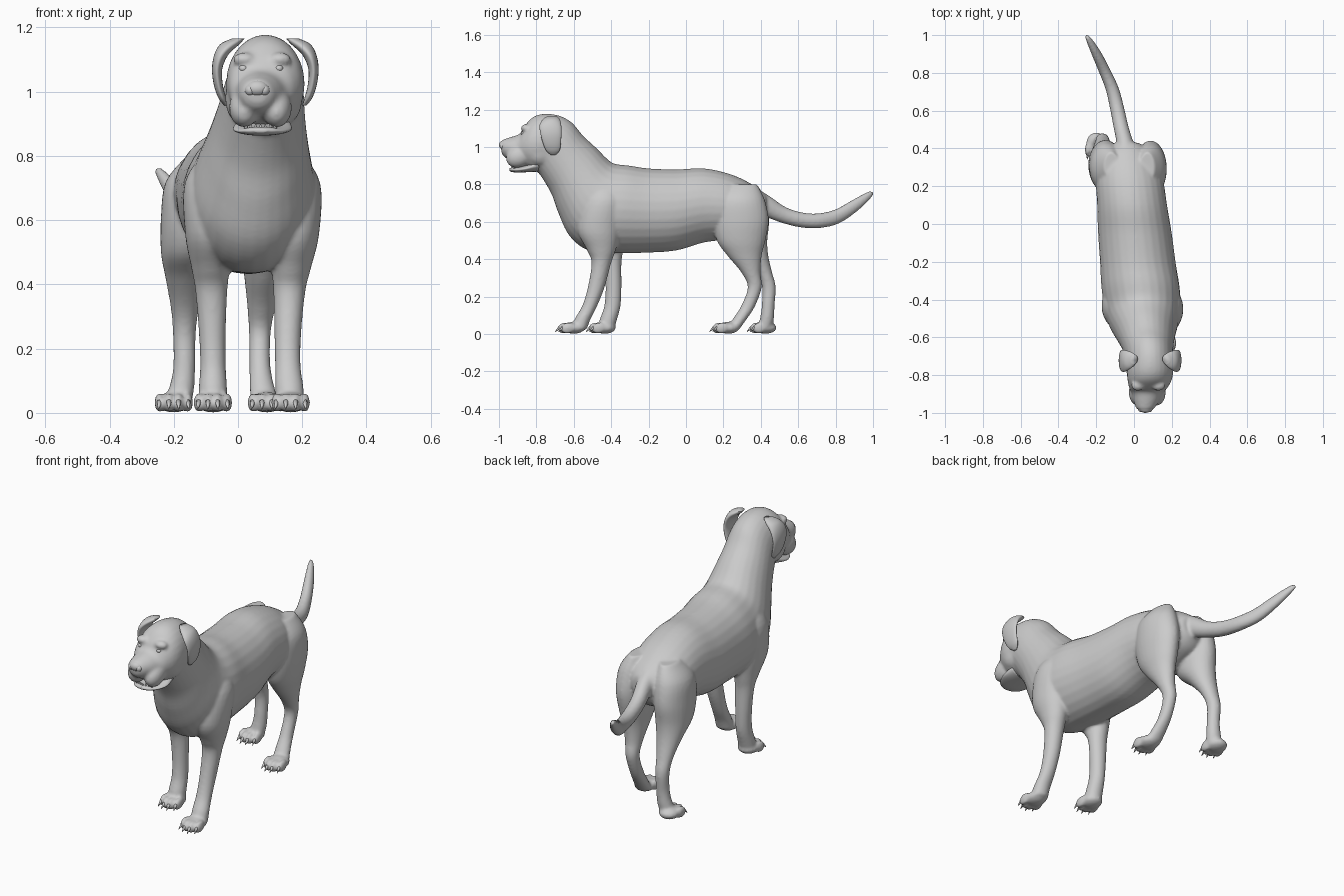
import bpy, bmesh, math
from mathutils import Vector, Matrix

SEG = 28


def spline(rows, steps=5):
    """Catmull-Rom interpolation through rows of numbers."""
    rows = [Vector(r) for r in rows]
    out = []
    for i in range(len(rows) - 1):
        p0, p1, p2 = rows[max(i - 1, 0)], rows[i], rows[i + 1]
        p3 = rows[min(i + 2, len(rows) - 1)]
        for k in range(steps):
            t = k / steps
            out.append(0.5 * (2 * p1 + (p2 - p0) * t + (2 * p0 - 5 * p1 + 4 * p2 - p3) * t * t
                              + (3 * p1 - p0 - 3 * p2 + p3) * t ** 3))
    return out + [rows[-1]]


def loft(bm, rows):
    """Elliptical rings; row = centre x, half width, top y, z, bottom y, z."""
    rings = []
    for cx, hw, yt, zt, yb, zb in spline(rows):
        ring = []
        for s in range(SEG):
            a = 2 * math.pi * s / SEG
            c = (1 + math.cos(a)) / 2
            ring.append(bm.verts.new((cx + hw * math.sin(a), yb + (yt - yb) * c, zb + (zt - zb) * c)))
        rings.append(ring)
    for r, q in zip(rings, rings[1:]):
        for s in range(SEG):
            n = (s + 1) % SEG
            bm.faces.new((r[s], r[n], q[n], q[s]))
    bm.faces.new(rings[0][::-1])
    bm.faces.new(rings[-1])


def blob(bm, centre, radii, rot=0.0):
    m = Matrix.Translation(centre) @ Matrix.Rotation(rot, 4, 'X') @ Matrix.Diagonal((*radii, 1))
    bmesh.ops.create_uvsphere(bm, u_segments=20, v_segments=12, radius=1, matrix=m)


def spike(bm, base, tip, r):
    base, tip = Vector(base), Vector(tip)
    d = tip - base
    m = Matrix.Translation((base + tip) / 2) @ d.to_track_quat('Z', 'Y').to_matrix().to_4x4()
    bmesh.ops.create_cone(bm, cap_ends=True, segments=10, radius1=r, radius2=r * 0.15,
                          depth=d.length, matrix=m)


def finish(bm, name):
    bmesh.ops.recalc_face_normals(bm, faces=bm.faces[:])
    me = bpy.data.meshes.new(name)
    bm.to_mesh(me)
    bm.free()
    for p in me.polygons:
        p.use_smooth = True
    ob = bpy.data.objects.new(name, me)
    bpy.context.collection.objects.link(ob)
    return ob


body, claws = bmesh.new(), bmesh.new()

# Torso, neck and head as one continuous loft
loft(body, [
    (-.035, .06, .43, .74, .43, .62), (-.035, .13, .37, .79, .38, .56),
    (-.025, .175, .25, .85, .25, .51), (-.01, .185, .1, .885, .1, .49),
    (.005, .195, -.05, .88, -.05, .447), (.02, .2, -.2, .885, -.2, .435),
    (.035, .207, -.3, .90, -.38, .432), (.045, .2, -.38, .91, -.52, .445),
    (.05, .185, -.42, .935, -.62, .52), (.06, .16, -.48, .995, -.68, .64),
    (.07, .14, -.55, 1.06, -.72, .75), (.08, .125, -.61, 1.13, -.78, .85),
    (.085, .12, -.68, 1.168, -.80, .868), (.085, .122, -.76, 1.177, -.82, .872),
    (.082, .115, -.82, 1.158, -.845, .885), (.075, .1, -.865, 1.11, -.875, .905),
    (.07, .08, -.89, 1.07, -.91, .92), (.065, .066, -.94, 1.052, -.94, .93),
    (.06, .048, -.98, 1.038, -.97, .945), (.06, .025, -.992, 1.02, -.985, .965)])

# Tail
loft(body, [
    (-.04, .06, .36, .79, .40, .64), (-.05, .045, .45, .735, .43, .625),
    (-.07, .04, .53, .68, .51, .595), (-.09, .038, .62, .65, .61, .57),
    (-.115, .036, .71, .645, .72, .567), (-.155, .033, .80, .667, .82, .592),
    (-.20, .027, .89, .717, .92, .66), (-.24, .016, .97, .76, .99, .727),
    (-.252, .006, .998, .765, 1.003, .75)])

# Skull detail: hanging lips, brows, cheeks
for s in (-1, 1):
    blob(body, (.07 + s * .05, -.89, .95), (.048, .075, .058), .45)
    blob(body, (.075 + s * .055, -.855, 1.1), (.036, .028, .022))
    blob(body, (.08 + s * .07, -.78, .98), (.05, .08, .08))


# Legs: row = centre x, half width, front y, back y, z
def leg(rows):
    loft(body, [(cx, hw, yf, z, yb, z) for cx, hw, yf, yb, z in rows])


leg([(.14, .04, -.50, -.38, .83), (.17, .085, -.55, -.33, .72), (.17, .083, -.58, -.35, .56),
     (.165, .062, -.53, -.375, .45), (.16, .05, -.505, -.40, .38), (.155, .042, -.525, -.435, .25),
     (.155, .04, -.555, -.475, .15), (.16, .044, -.595, -.51, .08), (.162, .046, -.61, -.53, .025)])
leg([(-.05, .04, -.48, -.36, .83), (-.08, .085, -.54, -.32, .72), (-.085, .08, -.55, -.32, .56),
     (-.085, .06, -.48, -.335, .45), (-.083, .05, -.44, -.345, .38), (-.08, .042, -.43, -.345, .25),
     (-.078, .04, -.437, -.35, .15), (-.078, .044, -.46, -.368, .08), (-.078, .046, -.47, -.385, .025)])
leg([(.07, .04, .22, .38, .80), (.085, .08, .16, .42, .72), (.088, .085, .145, .442, .61),
     (.085, .075, .165, .425, .5), (.08, .06, .22, .405, .42), (.073, .044, .295, .398, .33),
     (.068, .034, .33, .405, .25), (.068, .033, .295, .37, .15), (.075, .039, .25, .325, .08),
     (.085, .045, .21, .285, .025)])
leg([(-.12, .04, .24, .38, .80), (-.14, .085, .18, .425, .72), (-.15, .09, .17, .445, .61),
     (-.155, .085, .21, .435, .5), (-.16, .066, .30, .44, .42), (-.165, .045, .375, .46, .33),
     (-.167, .036, .407, .48, .25), (-.167, .034, .405, .473, .15), (-.175, .039, .395, .47, .08),
     (-.19, .045, .38, .46, .025)])

# Paws with four toes and claws; y is the claw tip position
for cx, y in ((.164, -.70), (-.078, -.535), (.09, .125), (-.2, .325)):
    blob(body, (cx, y + .1, .033), (.054, .06, .032))
    for i in (-1.5, -.5, .5, 1.5):
        tx, ty = cx + i * .029, y + .05 + (.018 if abs(i) > 1 else 0)
        blob(body, (tx, ty, .032), (.0165, .038, .03), .25)
        spike(claws, (tx, ty - .025, .035), (tx + i * .003, ty - .05, .012), .009)

dog = finish(body, "body")
rm = dog.modifiers.new("fuse", 'REMESH')
rm.mode, rm.voxel_size, rm.use_smooth_shade = 'VOXEL', .008, True
sm = dog.modifiers.new("relax", 'SMOOTH')
sm.factor, sm.iterations = .5, 6
bpy.context.view_layer.objects.active = dog
dog.select_set(True)
for m in ("fuse", "relax"):
    bpy.ops.object.modifier_apply(modifier=m)
finish(claws, "claws")

# Ears: folded flaps hanging beside the skull
for s, name in ((-1, "left_ear"), (1, "right_ear")):
    bm = bmesh.new()
    loft(bm, [(.085 + s * dx, t, yc - w, z, yc + w, z) for dx, t, yc, w, z in (
        (.085, .02, -.715, .025, 1.165), (.11, .03, -.72, .045, 1.148), (.137, .022, -.725, .058, 1.115),
        (.15, .016, -.722, .056, 1.07), (.146, .014, -.717, .048, 1.02),
        (.134, .012, -.712, .036, .98), (.122, .006, -.71, .012, .957))])
    finish(bm, name)

# Lower jaw and teeth
bm = bmesh.new()
loft(bm, [(.08, .08, -.78, .94, -.79, .868), (.076, .092, -.85, .905, -.85, .865),
          (.073, .075, -.90, .892, -.90, .863), (.07, .05, -.93, .89, -.93, .866),
          (.07, .02, -.945, .885, -.945, .873)])
finish(bm, "lower_jaw")
bm = bmesh.new()
for i in range(-3, 4):
    x, y = i * .015, -.93 + abs(i) * .005
    spike(bm, (.07 + x, y, .882), (.07 + x, y, .912 if abs(i) == 3 else .9), .007)
finish(bm, "teeth")

# Nose
bm = bmesh.new()
blob(bm, (.06, -.972, 1.01), (.036, .028, .026))
for s in (-1, 1):
    blob(bm, (.06 + s * .022, -.976, 1.004), (.017, .02, .018))
finish(bm, "nose")

# Eyes
bm = bmesh.new()
for s in (-1, 1):
    blob(bm, (.072 + s * .055, -.868, 1.072), (.014, .014, .012))
finish(bm, "eyes")
